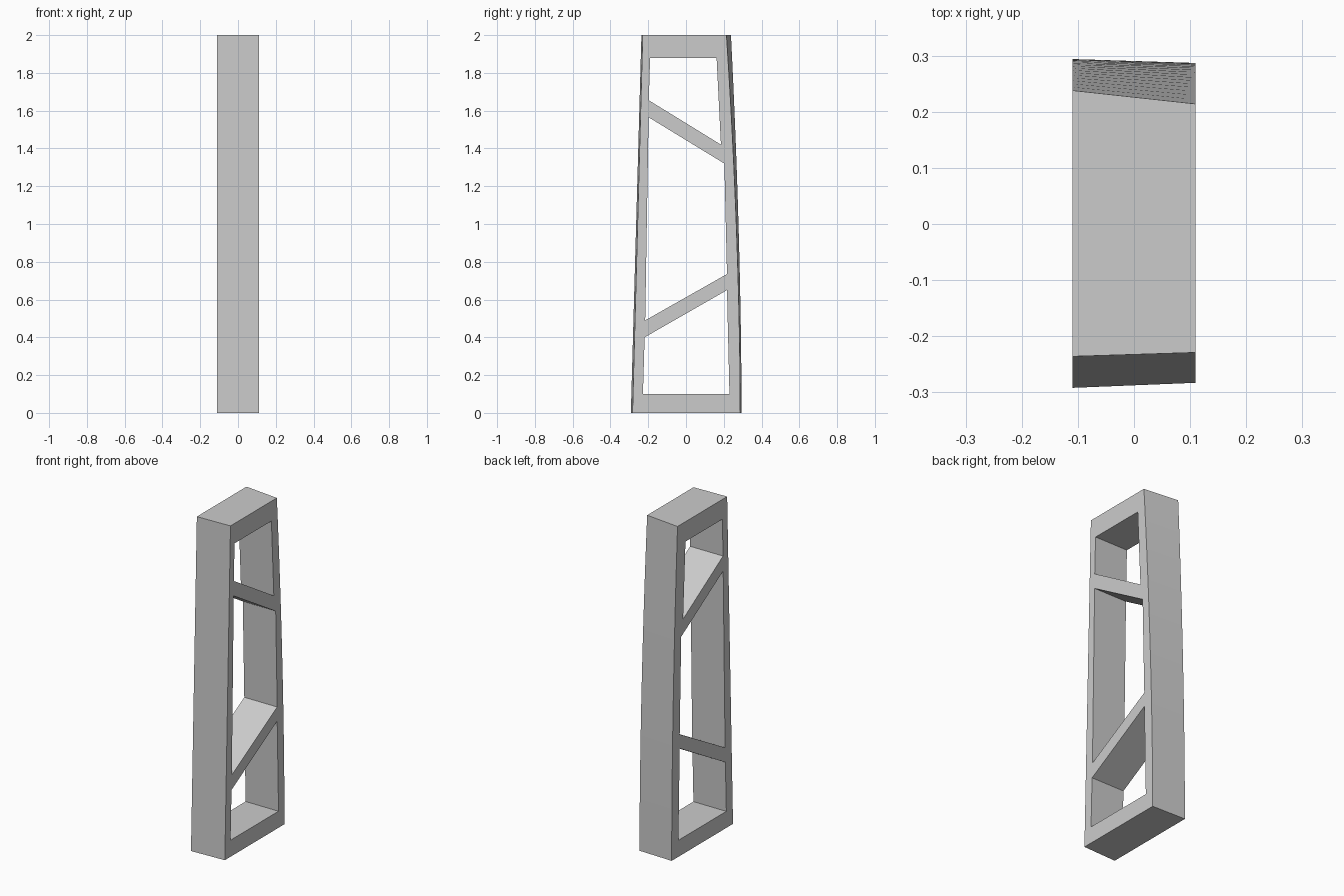
import bpy, bmesh, math

if "Cube" in bpy.data.objects:
    bpy.data.objects.remove(bpy.data.objects["Cube"])

HALF = 0.11   # half thickness along x
STEPS = 16    # segments along the curved rear edge


def outline(front_bottom, front_top, back_bottom, back_top):
    """Closed (y, z) outline: straight front edge, bowed back edge."""
    pts = []
    for i in range(STEPS + 1):
        t = i / STEPS
        pts.append((back_bottom + (back_top - back_bottom) * t ** 1.8, 2 * t))
    for i in range(STEPS, -1, -1):
        t = i / STEPS
        pts.append((front_bottom + (front_top - front_bottom) * t, 2 * t))
    return pts


# Outer outline differs slightly between the two sides
outer_left = outline(-0.292, -0.236, 0.294, 0.238)
outer_right = outline(-0.283, -0.229, 0.287, 0.214)

# Three openings, separated by two sloping braces
openings = [
    [(-0.228, 0.10), (0.23, 0.10), (0.217, 0.65), (-0.219, 0.40)],
    [(-0.216, 0.49), (0.217, 0.735), (0.203, 1.32), (-0.198, 1.565)],
    [(-0.197, 1.655), (0.185, 1.42), (0.162, 1.88), (-0.19, 1.88)],
]

bm = bmesh.new()
side_edges = {-1: [], 1: []}


def add_ring(left, right):
    """Walls joining a left loop to a right loop."""
    rings = {}
    for side, pts in ((-1, left), (1, right)):
        verts = [bm.verts.new((side * HALF, y, z)) for y, z in pts]
        rings[side] = verts
        for a, b in zip(verts, verts[1:] + verts[:1]):
            side_edges[side].append(bm.edges.new((a, b)))
    n = len(left)
    for i in range(n):
        j = (i + 1) % n
        bm.faces.new((rings[-1][i], rings[-1][j], rings[1][j], rings[1][i]))


add_ring(outer_left, outer_right)
for hole in openings:
    add_ring(hole, hole)

# Flat side faces around the openings
for side, edges in side_edges.items():
    bmesh.ops.triangle_fill(bm, edges=edges, use_beauty=True,
                            use_dissolve=False, normal=(side, 0, 0))
bmesh.ops.recalc_face_normals(bm, faces=bm.faces[:])

mesh = bpy.data.meshes.new("braced_frame")
bm.to_mesh(mesh)
bm.free()

grey = bpy.data.materials.new("plain_grey")
grey.diffuse_color = (0.6, 0.6, 0.6, 1)
grey.use_nodes = True
grey.node_tree.nodes["Principled BSDF"].inputs["Base Color"].default_value = grey.diffuse_color
mesh.materials.append(grey)

frame = bpy.data.objects.new("braced_frame", mesh)
bpy.context.collection.objects.link(frame)
bpy.context.view_layer.objects.active = frame
frame.select_set(True)
bpy.ops.object.shade_smooth_by_angle(angle=math.radians(30))
